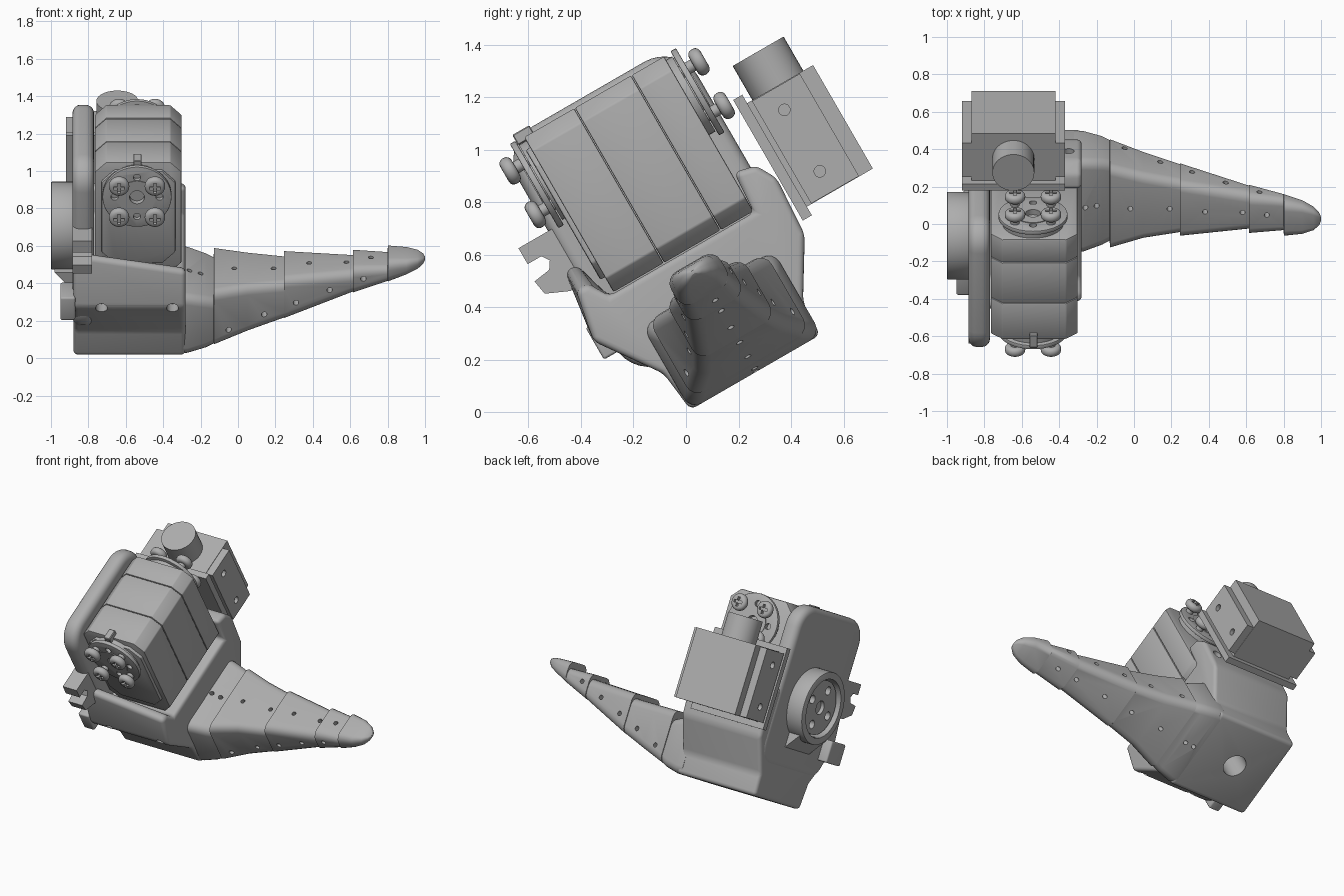
import bpy, bmesh
from math import radians, cos, sin, pi

if "Cube" in bpy.data.objects:
    bpy.data.objects.remove(bpy.data.objects["Cube"])

TILT = radians(30)   # the whole assembly leans about the x axis
grey = bpy.data.materials.new("neutral_grey")
grey.use_nodes = True
grey.diffuse_color = (0.42, 0.42, 0.42, 1)
grey.node_tree.nodes["Principled BSDF"].inputs["Base Color"].default_value = grey.diffuse_color

# local frame: x, a (along the servo), b (up from the bracket floor)
AXES = {"x": lambda p, q, h: (h, p, q),
        "a": lambda p, q, h: (p, h, q),
        "b": lambda p, q, h: (p, q, h)}


def add_object(name, bm):
    bmesh.ops.recalc_face_normals(bm, faces=bm.faces)
    mesh = bpy.data.meshes.new(name)
    bm.to_mesh(mesh)
    bm.free()
    mesh.materials.append(grey)
    ob = bpy.data.objects.new(name, mesh)
    bpy.context.collection.objects.link(ob)
    ob.rotation_euler.x = TILT
    return ob


def prism_into(bm, pts, lo, hi, axis):
    place = AXES[axis]
    low = [bm.verts.new(place(p, q, lo)) for p, q in pts]
    high = [bm.verts.new(place(p, q, hi)) for p, q in pts]
    bm.faces.new(low)
    bm.faces.new(high)
    for i in range(len(pts)):
        j = (i + 1) % len(pts)
        bm.faces.new((low[i], low[j], high[j], high[i]))


def finish(ob, bevel=0, segments=3, cuts=()):
    """Bevel, cut, bake the modifiers and shade."""
    if bevel:
        m = ob.modifiers.new("round", "BEVEL")
        m.width, m.segments, m.limit_method = bevel, segments, "ANGLE"
        m.angle_limit = radians(25)
    cutter = None
    if cuts:
        bm = bmesh.new()
        for c in cuts:
            prism_into(bm, *c)
        cutter = add_object("cutter", bm)
        cutter.hide_render = True
        m = ob.modifiers.new("holes", "BOOLEAN")
        m.operation, m.object, m.solver = "DIFFERENCE", cutter, "EXACT"
        m.use_self = True
    bpy.context.view_layer.update()
    bpy.ops.object.select_all(action="DESELECT")
    ob.select_set(True)
    bpy.context.view_layer.objects.active = ob
    bpy.ops.object.convert(target="MESH")
    bpy.ops.object.shade_smooth_by_angle(angle=radians(32))
    if cutter:
        bpy.data.objects.remove(cutter)
    return ob


def prism(name, pts, lo, hi, axis="x", bevel=0, segments=3, cuts=()):
    bm = bmesh.new()
    prism_into(bm, pts, lo, hi, axis)
    return finish(add_object(name, bm), bevel, segments, cuts)


def circle(p, q, r, n=32):
    return [(p + r * cos(2 * pi * i / n), q + r * sin(2 * pi * i / n)) for i in range(n)]


def rect(p0, p1, q0, q1):
    return [(p0, q0), (p1, q0), (p1, q1), (p0, q1)]


def round_rect(p0, p1, q0, q1, r, n=5):
    pts = []
    corners = ((p1 - r, q1 - r), (p0 + r, q1 - r), (p0 + r, q0 + r), (p1 - r, q0 + r))
    for k, (cp, cq) in enumerate(corners):
        for i in range(n):
            t = pi / 2 * (k + i / (n - 1))
            pts.append((cp + r * cos(t), cq + r * sin(t)))
    return pts


def chamfer_rect(p0, p1, q0, q1, c):
    return round_rect(p0, p1, q0, q1, c, 2)


# bracket base: side profile with a front lip that drops towards the jaw
profile = [(0.02, 0), (0.59, 0), (0.595, 0.14), (0.73, 0.36), (0.745, 0.6), (0.7, 0.68),
           (0.615, 0.7), (0.605, 0.53), (-0.03, 0.53), (-0.08, 0.71), (-0.13, 0.71),
           (-0.17, 0.41), (0, 0.17)]
bm = bmesh.new()
prism_into(bm, profile, -0.88, -0.28, "x")
for v in bm.verts:
    if v.co.x > -0.5 and v.co.y < -0.05 and v.co.z > 0.7:
        v.co.z -= 0.1
base_cuts = [(circle(-0.6, 0.3, 0.075), -0.1, 0.2, "b")]
for x in (-0.73, -0.35):
    base_cuts.append((circle(x, 0.4, 0.032, 16), -0.3, -0.06, "a"))
    base_cuts.append((circle(x, 0.5, 0.03, 16), 0.68, 0.85, "a"))
finish(add_object("bracket_base", bm), 0.03, 4, base_cuts)
prism("base_side_tab", rect(-0.17, 0, 0.33, 0.47), -0.95, -0.87, "x", 0.01)

# side wall with rounded rim
prism("side_wall", round_rect(-0.11, 0.68, 0.2, 1.235, 0.15, 9), -0.885, -0.77, "x", 0.045, 5)
prism("cable_clip", [(-0.06, 0.86), (-0.24, 0.86), (-0.24, 0.79), (-0.18, 0.79), (-0.16, 0.76),
                     (-0.18, 0.73), (-0.25, 0.72), (-0.24, 0.66), (-0.15, 0.62), (-0.06, 0.62)],
      -0.885, -0.78)

# side bearing boss with recessed horn
BA, BB = 0.3, 0.645
prism("boss_ring", circle(BA, BB, 0.235, 48), -1.0, -0.87, "x", 0.006, 2,
      [(circle(BA, BB, 0.19, 48), -1.1, -0.92, "x")])
horn_cuts = [(circle(BA, BB, 0.045, 20), -1.1, -0.95, "x")]
for i in range(4):
    t = pi / 2 * i + 0.3
    horn_cuts.append((circle(BA + 0.12 * cos(t), BB + 0.12 * sin(t), 0.028, 16),
                      -1.1, -0.94, "x"))
prism("boss_horn", circle(BA, BB, 0.175, 40), -0.975, -0.9, "x", 0, 1, horn_cuts)
prism("boss_gusset", [(-0.98, 0.46), (-0.87, 0.46), (-0.87, 0.33)], 0.12, 0.42, "a")

# servo case in three sections
body = chamfer_rect(-0.765, -0.302, 0.535, 1.215, 0.06)
for name, lo, hi in (("servo_front_case", -0.01, 0.21), ("servo_middle_case", 0.213, 0.46),
                     ("servo_rear_case", 0.463, 0.605)):
    prism(name, body, lo, hi, "a", 0.006, 2)
prism("servo_front_cap", chamfer_rect(-0.73, -0.335, 0.6, 1.17, 0.07), -0.03, 0.0, "a", 0.008, 2)
prism("servo_key", rect(-0.56, -0.515, 1.2, 1.245), -0.045, 0.03, "a", 0.004, 1)

# output horns and their screws at both servo ends
HX, HB = -0.54, 1.035
for end, face, out in (("front", -0.02, -1), ("rear", 0.61, 1)):
    def span(d0, d1):
        return sorted((face + out * d0, face + out * d1))
    holes = [(circle(HX, HB, 0.04, 20), *span(0.01, 0.2), "a")]
    for i in range(4):
        t = pi / 2 * i
        holes.append((circle(HX + 0.12 * cos(t), HB + 0.12 * sin(t), 0.02, 12),
                      *span(0.01, 0.2), "a"))
    prism(end + "_horn_hub", circle(HX, HB, 0.165, 40), *span(-0.02, 0.022), "a")
    prism(end + "_horn", circle(HX, HB, 0.185, 40), *span(0.026, 0.05), "a", 0.004, 2, holes)
    prism(end + "_horn_core", circle(HX, HB, 0.1, 32), *span(0, 0.054), "a", 0, 1, holes[:1])
    for dx in (-0.096, 0.096):
        for db in (-0.096, 0.096):
            x, b = HX + dx, HB + db
            prism(end + "_screw_shaft", circle(x, b, 0.024, 16), *span(0, 0.09), "a")
            cross = [(rect(x - p, x + p, b - q, b + q), *span(0.105, 0.2), "a")
                     for p, q in ((0.03, 0.008), (0.008, 0.03))]
            prism(end + "_screw_head", circle(x, b, 0.055, 24), *span(0.075, 0.125), "a",
                  0.022, 4, cross)

# rear camera: mounting plate, body, side rails and lens
CX = -0.645
prism("camera_plate", rect(CX - 0.275, CX + 0.275, 0.41, 0.94), 0.75, 0.79, "a")
side_holes = []
for b in (0.54, 0.81):
    for lo, hi in ((CX - 0.4, CX - 0.25), (CX + 0.25, CX + 0.4)):
        side_holes.append((circle(0.9, b, 0.022, 16), lo, hi, "x"))
prism("camera_rails", rect(0.81, 1.02, 0.45, 0.9), CX - 0.275, CX + 0.275, "x", 0, 1, side_holes)
prism("camera_body", rect(0.78, 1.08, 0.448, 0.903), CX - 0.225, CX + 0.225)
prism("camera_lens", circle(CX, 0.925, 0.112, 40), 0.88, 1.053, "b")

# fixed jaw: tapering rounded sections with a saw-toothed gripping face
SECTIONS = [  # x, a range, b range
    (-0.32, 0.017, 0.595, 0.0, 0.37), (-0.27, 0.02, 0.595, 0.0, 0.365),
    (-0.17, 0.045, 0.575, 0.02, 0.335), (-0.13, 0.06, 0.56, 0.035, 0.32),
    (-0.129, 0.05, 0.565, 0.035, 0.375), (0.05, 0.11, 0.515, 0.085, 0.375),
    (0.245, 0.145, 0.475, 0.145, 0.375), (0.246, 0.14, 0.48, 0.145, 0.405),
    (0.615, 0.19, 0.42, 0.28, 0.415), (0.616, 0.18, 0.425, 0.28, 0.445),
    (0.8, 0.2, 0.4, 0.345, 0.44), (0.801, 0.185, 0.405, 0.345, 0.483),
    (0.9, 0.2, 0.385, 0.385, 0.48), (0.96, 0.225, 0.355, 0.41, 0.475),
    (0.99, 0.255, 0.325, 0.43, 0.465), (1.0, 0.28, 0.3, 0.442, 0.455)]
bm = bmesh.new()
rings = []
for x, a0, a1, b0, b1 in SECTIONS:
    ring = round_rect(a0, a1, b0, b1, min(0.05, 0.4 * (b1 - b0)))
    rings.append([bm.verts.new((x, a, b)) for a, b in ring])
for r0, r1 in zip(rings, rings[1:]):
    for i in range(len(r0)):
        j = (i + 1) % len(r0)
        bm.faces.new((r0[i], r0[j], r1[j], r1[i]))
bm.faces.new(rings[0])
bm.faces.new(rings[-1])
jaw_cuts = [(circle(x, 0.31, 0.014, 12), -0.1, 0.6, "b")
            for x in (-0.26, -0.2, -0.02, 0.19, 0.38, 0.58, 0.71)]
jaw_cuts += [(circle(x, 0.13 + 0.35 * (x + 0.05), 0.015, 12), -0.1, 0.7, "a")
             for x in (-0.05, 0.14, 0.31, 0.49, 0.67)]
finish(add_object("fixed_jaw", bm), cuts=jaw_cuts)
